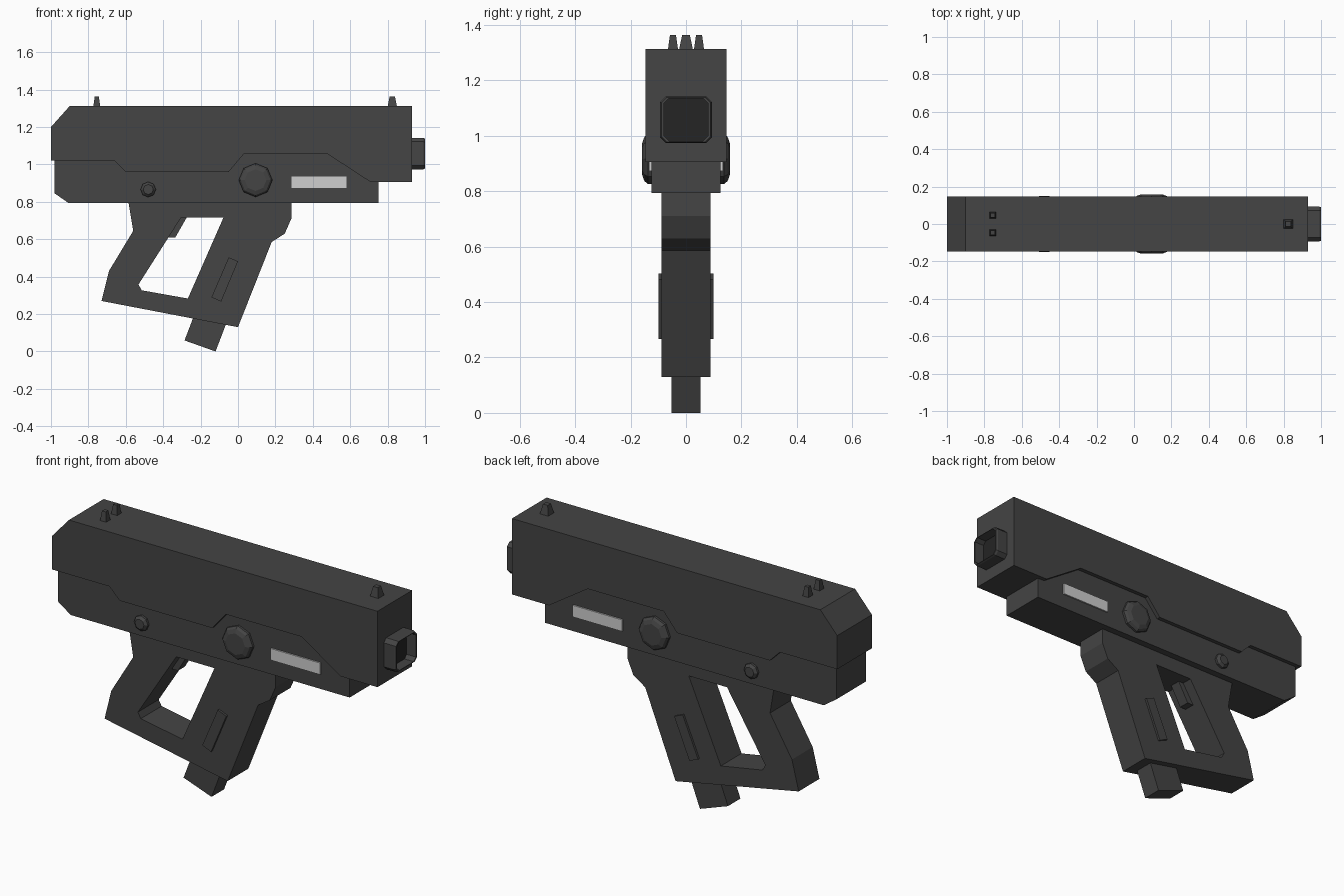
import bpy, bmesh, math
from mathutils import Vector

if "Cube" in bpy.data.objects:
    bpy.data.objects.remove(bpy.data.objects["Cube"])


def material(name, v):
    m = bpy.data.materials.new(name)
    m.diffuse_color = (v, v, v, 1)
    m.use_nodes = True
    m.node_tree.nodes["Principled BSDF"].inputs["Base Color"].default_value = m.diffuse_color
    return m


BODY = material("charcoal", 0.058)
DARK = material("near_black", 0.018)
LIGHT = material("light_grey", 0.62)


def finish(bm, name, *mats):
    bmesh.ops.recalc_face_normals(bm, faces=bm.faces)
    me = bpy.data.meshes.new(name)
    bm.to_mesh(me)
    bm.free()
    for m in mats:
        me.materials.append(m)
    ob = bpy.data.objects.new(name, me)
    bpy.context.collection.objects.link(ob)
    return ob


def prism(name, loops, y0, y1, mat=BODY):
    """Extrude an x-z outline (further loops are holes) from y0 to y1."""
    bm = bmesh.new()
    edges = []
    for loop in loops:
        vs = [bm.verts.new((x, y0, z)) for x, z in loop]
        edges += [bm.edges.new((vs[i - 1], vs[i])) for i in range(len(vs))]
    bmesh.ops.triangle_fill(bm, edges=edges, use_beauty=True, normal=(0, -1, 0))
    ext = bmesh.ops.extrude_face_region(bm, geom=bm.faces[:], use_keep_orig=True)
    moved = [g for g in ext["geom"] if isinstance(g, bmesh.types.BMVert)]
    bmesh.ops.translate(bm, verts=moved, vec=(0, y1 - y0, 0))
    return finish(bm, name, mat)


def loft(name, rings, *mats):
    """Skin a list of rings, capping both ends; the last cap uses the last material."""
    bm = bmesh.new()
    rows = [[bm.verts.new(p) for p in r] for r in rings]
    n = len(rows[0])
    for a, b in zip(rows, rows[1:]):
        for i in range(n):
            j = (i + 1) % n
            bm.faces.new((a[i], a[j], b[j], b[i]))
    bm.faces.new(rows[0])
    bm.faces.new(rows[-1]).material_index = len(mats) - 1
    return finish(bm, name, *mats)


# Upper and lower receiver share a stepped seam
seam = [(-0.98, 1.02), (-0.66, 1.02), (-0.6, 0.96), (-0.05, 0.96),
        (0.03, 1.055), (0.48, 1.055), (0.71, 0.905)]
prism("upper_receiver", [[(-1, 1.02)] + seam +
      [(0.93, 0.905), (0.93, 1.312), (-0.9, 1.312), (-1, 1.2)]], -0.147, 0.147)
prism("lower_receiver", [seam + [(0.75, 0.905), (0.75, 0.793), (-0.905, 0.793),
      (-0.98, 0.845)]], -0.125, 0.125)

# Grip frame with open centre
prism("grip_frame", [
    [(-0.585, 0.795), (-0.56, 0.645), (-0.69, 0.43), (-0.73, 0.27), (0, 0.13),
     (0.18, 0.585), (0.25, 0.63), (0.285, 0.71), (0.285, 0.795)],
    [(-0.305, 0.715), (-0.078, 0.715), (-0.268, 0.283), (-0.515, 0.327),
     (-0.532, 0.358)]], -0.088, 0.088)
prism("trigger", [[(-0.4, 0.61), (-0.335, 0.61), (-0.272, 0.72), (-0.33, 0.72)]],
      -0.03, 0.03)
prism("magazine", [[(-0.23, 0.205), (-0.286, 0.059), (-0.12, 0), (-0.055, 0.17)]],
      -0.053, 0.053)


# Side details on both sides
def knob(name, cx, cz, profile, s):
    rings = [[(cx + r * math.cos(i * math.pi / 4), s * y, cz + r * math.sin(i * math.pi / 4))
              for i in range(8)] for r, y in profile]
    loft(name, rings, BODY)


for side, s in (("front", -1), ("back", 1)):
    knob("large_knob_" + side, 0.094, 0.916,
         [(0.09, 0.12), (0.09, 0.137), (0.08, 0.15), (0.058, 0.158)], s)
    knob("small_knob_" + side, -0.48, 0.866,
         [(0.041, 0.12), (0.041, 0.137), (0.027, 0.15)], s)
    prism("grip_panel_" + side, [[(-0.05, 0.503), (0, 0.482), (-0.09, 0.267),
          (-0.142, 0.289)]], s * 0.08, s * 0.1)
    prism("light_plate_" + side, [[(0.287, 0.873), (0.58, 0.873), (0.58, 0.935),
          (0.287, 0.935)]], s * 0.124, s * 0.133, LIGHT)


# Hollow muzzle with chamfered corners and a dark bore
def muzzle_ring(x, hy, hz, c):
    quarter = [(hy, hz - c), (hy - c, hz)]
    pts = quarter + [(-y, z) for y, z in reversed(quarter)]
    pts += [(-y, -z) for y, z in pts]
    return [(x, y, 1.058 + z) for y, z in pts]


loft("muzzle", [muzzle_ring(0.92, 0.093, 0.084, 0.02),
                muzzle_ring(0.99, 0.093, 0.084, 0.02),
                muzzle_ring(1.0, 0.089, 0.08, 0.019),
                muzzle_ring(1.0, 0.079, 0.077, 0.018),
                muzzle_ring(0.945, 0.079, 0.077, 0.018)], BODY, DARK)

# Tapered sights
for name, x, y, b, t in (("rear_sight_right", -0.755, -0.047, 0.019, 0.011),
                         ("rear_sight_left", -0.755, 0.047, 0.019, 0.011),
                         ("front_sight", 0.825, 0, 0.026, 0.014)):
    loft(name, [[(x + i * h, y + j * h, z) for i, j in ((1, 1), (-1, 1), (-1, -1), (1, -1))]
                for h, z in ((b, 1.305), (t, 1.363))], BODY)
